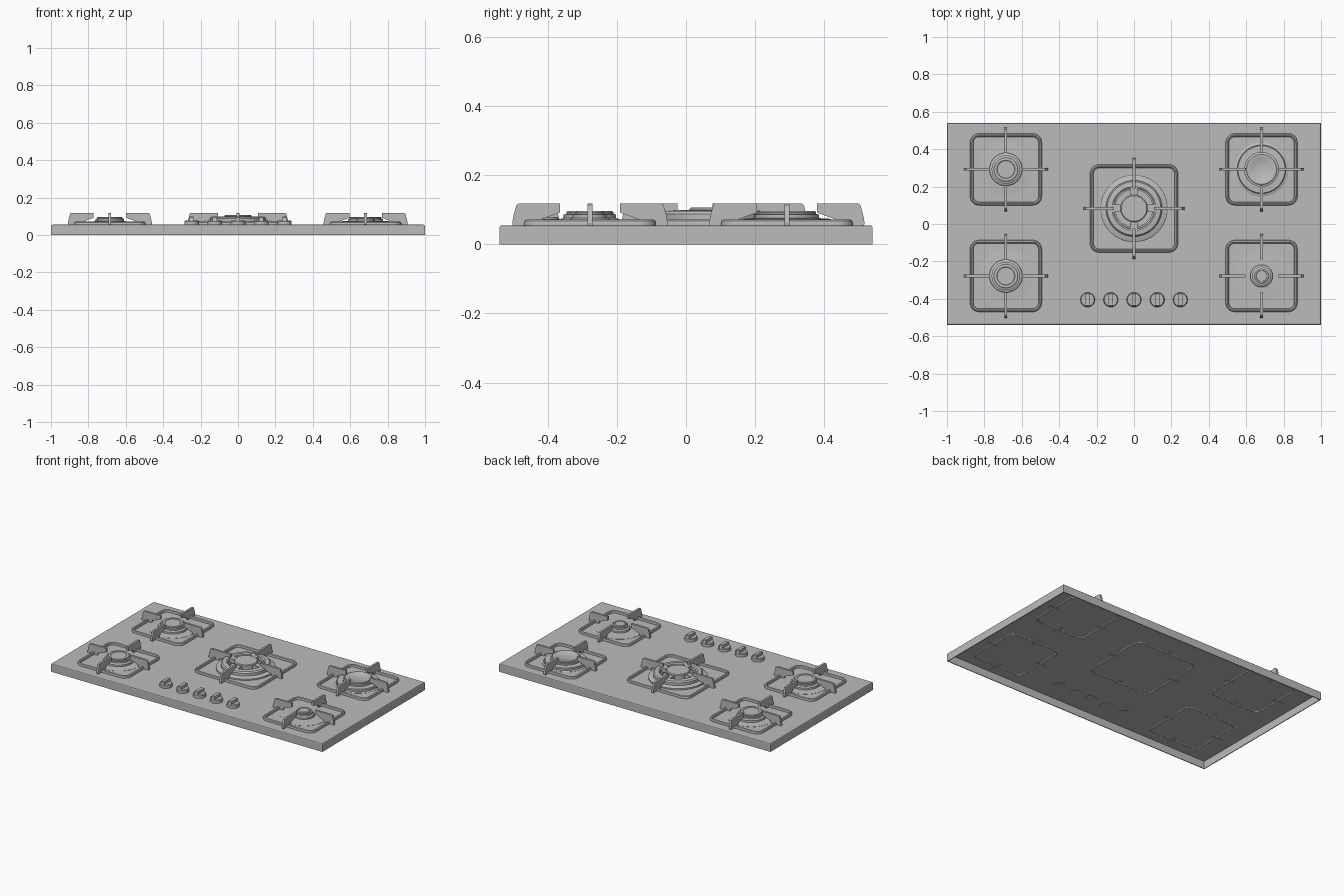
import bpy, math

if "Cube" in bpy.data.objects:
    bpy.data.objects.remove(bpy.data.objects["Cube"])

metal = bpy.data.materials.new("grey steel")
metal.diffuse_color = (0.5, 0.5, 0.5, 1)
metal.use_nodes = True
metal.node_tree.nodes["Principled BSDF"].inputs["Base Color"].default_value = metal.diffuse_color


def make(name, verts, faces, smooth=True):
    me = bpy.data.meshes.new(name)
    me.from_pydata(verts, [], faces)
    me.materials.append(metal)
    ob = bpy.data.objects.new(name, me)
    bpy.context.collection.objects.link(ob)
    bpy.ops.object.select_all(action='DESELECT')
    ob.select_set(True)
    bpy.context.view_layer.objects.active = ob
    bpy.ops.object.mode_set(mode='EDIT')
    bpy.ops.mesh.select_all(action='SELECT')
    bpy.ops.mesh.normals_make_consistent(inside=False)
    bpy.ops.object.mode_set(mode='OBJECT')
    if smooth:
        bpy.ops.object.shade_smooth_by_angle(angle=math.radians(35))
    return ob


def loft(name, loops, caps=True, smooth=True):
    """Skin a stack of equal-length loops; cap the ends or join them."""
    n, k = len(loops[0]), len(loops)
    verts = [p for loop in loops for p in loop]
    faces = []
    for i in range(k - 1 if caps else k):
        a, b = i * n, (i + 1) % k * n
        faces += [(a + j, a + (j + 1) % n, b + (j + 1) % n, b + j) for j in range(n)]
    if caps:
        faces += [tuple(range(n)), tuple(range((k - 1) * n, k * n))]
    return make(name, verts, faces, smooth)


def circle(cx, cy, r, z, n=48):
    return [(cx + r * math.cos(2 * math.pi * i / n),
             cy + r * math.sin(2 * math.pi * i / n), z) for i in range(n)]


def rect(hx, hy, z):
    return [(-hx, -hy, z), (hx, -hy, z), (hx, hy, z), (-hx, hy, z)]


def round_square(cx, cy, half, r, off, z):
    pts = []
    for q in range(4):
        sx, sy = ((1, 1), (-1, 1), (-1, -1), (1, -1))[q]
        for i in range(7):
            a = math.pi / 2 * (q + i / 6)
            pts.append((cx + sx * (half - r) + (r + off) * math.cos(a),
                        cy + sy * (half - r) + (r + off) * math.sin(a), z))
    return pts


def lathe(name, cx, cy, profile, caps=True):
    return loft(name, [circle(cx, cy, r, z) for r, z in profile], caps)


def slab(name, profile, width, cx, cy, angle):
    """Extrude an (r, z) profile sideways and turn it about the burner."""
    c, s = math.cos(angle), math.sin(angle)
    loops = [[(cx + r * c - w * s, cy + r * s + w * c, z) for r, z in profile]
             for w in (-width / 2, width / 2)]
    return loft(name, loops, True, False)


# Hollow tray with softened upper edge and open underside
X, Y = 1.0, 0.54
loft("hob_tray", [rect(X - d, Y - d, z) for d, z in
                  ((.005, .050), (.005, 0), (0, 0), (0, .049), (.002, .053), (.007, .055))],
     True, False)


# Pan support: rounded square rod and four fins
def pan_support(cx, cy, half, reach, inner):
    rod = [(.009 * math.cos(math.pi * i / 4), .059 + .013 * math.sin(math.pi * i / 4))
           for i in range(8)]
    loft("support_frame", [round_square(cx, cy, half - .009, .04, o, z) for o, z in rod], False)
    fin = [(reach, .062), (reach - .004, .085), (reach - .012, .114), (reach - .018, .118),
           (inner, .118), (inner, .092), (half - .045, .070), (half - .035, .046),
           (reach - .004, .046)]
    for q in range(4):
        slab("support_fin", fin, .014, cx, cy, q * math.pi / 2)


# Single-ring burner: shallow dish, body and cap
def burner(cx, cy, body, cap):
    lathe("burner_dish", cx, cy, [(.145, .053), (.145, .0562), (body + .004, .060),
                                  (body + .004, .053)])
    lathe("burner_body", cx, cy, [(body, .053), (body, .070), (body - .004, .074),
                                  (cap + .008, .076), (cap + .008, .086), (cap, .088)])
    lathe("burner_cap", cx, cy, [(cap, .086), (cap, .093), (cap - .005, .097),
                                 (cap * .72, .097), (cap * .68, .095)])


for cx, cy, body, cap in ((-.685, .292, .088, .068), (-.685, -.278, .088, .068),
                          (.682, .292, .13, .085), (.682, -.278, .06, .042)):
    pan_support(cx, cy, .192, .225, .087)
    burner(cx, cy, body, cap)

# Large centre burner: flange, outer flame ring, bridges and inner cap
cx, cy = 0, .083
pan_support(cx, cy, .235, .27, .108)
lathe("wok_burner_flange", cx, cy, [(.18, .053), (.18, .064), (.172, .069), (.10, .072),
                                    (.10, .053)])
lathe("wok_outer_ring", cx, cy, [(.150, .068), (.150, .088), (.143, .096), (.117, .099),
                                 (.109, .094), (.109, .068)], False)
for q in range(4):
    slab("wok_bridge", [(.06, .070), (.125, .070), (.125, .098), (.06, .098)],
         .04, cx, cy, q * math.pi / 2)
lathe("wok_inner_cap", cx, cy, [(.066, .068), (.066, .092), (.073, .094), (.073, .102),
                                (.068, .107)])

# Five control knobs with raised grips
for i in range(-2, 3):
    kx, ky = i * .124, -.405
    lathe("knob_base", kx, ky, [(.039, .047), (.039, .073), (.035, .078)])
    slab("knob_grip", [(-.037, .070), (.037, .070), (.034, .095), (.030, .098),
                       (-.030, .098), (-.034, .095)], .022, kx, ky, math.pi / 2)
